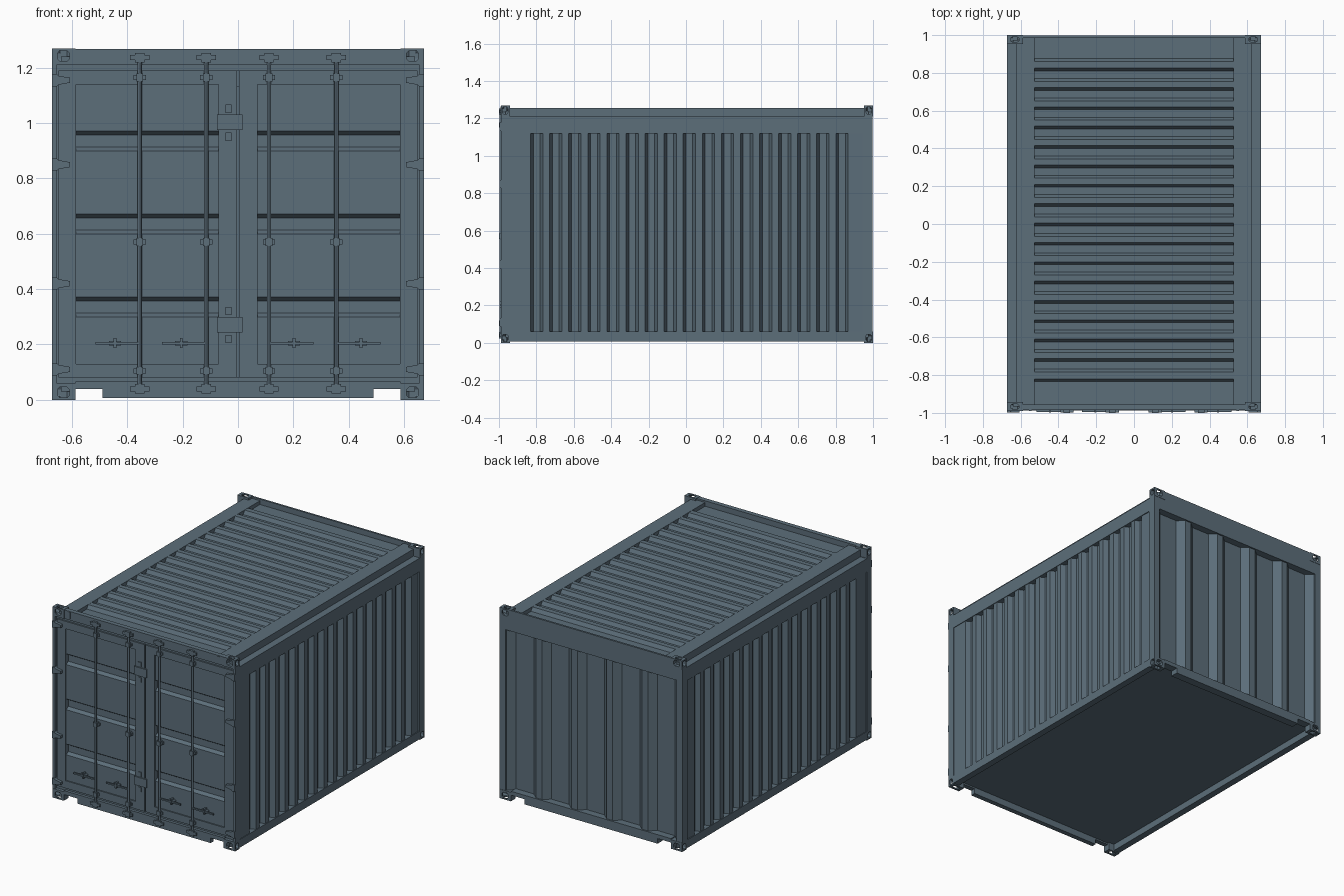
import bpy, bmesh, math
from mathutils import Vector

if "Cube" in bpy.data.objects:
    bpy.data.objects.remove(bpy.data.objects["Cube"])

paint = bpy.data.materials.new("blue_grey_paint")
paint.diffuse_color = (0.107, 0.156, 0.195, 1)
paint.use_nodes = True
paint.node_tree.nodes["Principled BSDF"].inputs["Base Color"].default_value = paint.diffuse_color


def make(name, verts, faces, mirror=False, out=None):
    bm = bmesh.new()
    vs = [bm.verts.new(v) for v in verts]
    for f in faces:
        bm.faces.new([vs[i] for i in f])
    bmesh.ops.recalc_face_normals(bm, faces=bm.faces)
    bm.normal_update()
    if out:  # open sheets: face the outside
        total = sum((f.normal * f.calc_area() for f in bm.faces), Vector())
        if total.dot(Vector(out)) < 0:
            bmesh.ops.reverse_faces(bm, faces=bm.faces)
    me = bpy.data.meshes.new(name)
    bm.to_mesh(me)
    bm.free()
    me.materials.append(paint)
    ob = bpy.data.objects.new(name, me)
    bpy.context.collection.objects.link(ob)
    if mirror:
        ob.modifiers.new("mirror", 'MIRROR')
    return ob


def prism(name, pts, place, a0, a1, mirror=False):
    """Closed profile extruded from a0 to a1; place maps (u, v, a) to xyz."""
    n = len(pts)
    verts = [place(u, v, a) for a in (a0, a1) for u, v in pts]
    faces = [(i, (i + 1) % n, n + (i + 1) % n, n + i) for i in range(n)]
    return make(name, verts, faces + [range(n), range(n, 2 * n)], mirror)


def box(name, x0, x1, y0, y1, z0, z1, mirror=False):
    pts = [(x0, z0), (x1, z0), (x1, z1), (x0, z1)]
    return prism(name, pts, lambda u, v, a: (u, a, v), y0, y1, mirror)


def sheet(name, pts, place, a0, a1, out, mirror=False):
    n = len(pts)
    verts = [place(u, d, a) for a in (a0, a1) for u, d in pts]
    faces = [(i, i + 1, n + i + 1, n + i) for i in range(n - 1)]
    return make(name, verts, faces, mirror, out)


def grooves(centres, wide, narrow, d_out, d_in):
    """Trapezoid grooves along a sheet profile."""
    pts = []
    for c in centres:
        pts += [(c - wide, d_out), (c - narrow, d_in), (c + narrow, d_in), (c + wide, d_out)]
    return pts


def rod(name, x, y, z0, z1, r, sides=12):
    pts = [(x + r * math.cos(t * math.tau / sides), y + r * math.sin(t * math.tau / sides))
           for t in range(sides)]
    ob = prism(name, pts, lambda u, v, a: (u, v, a), z0, z1)
    bpy.ops.object.select_all(action='DESELECT')
    ob.select_set(True)
    bpy.context.view_layer.objects.active = ob
    bpy.ops.object.shade_smooth_by_angle()
    return ob


front = lambda u, v, a: (u, a, v)

# Corner castings with octagonal slots, mirrored to all eight corners
centre = bpy.data.objects.new("mirror_centre", None)
centre.location = (0, 0.005, 0.635)
centre.hide_render = True
bpy.context.collection.objects.link(centre)
casting = box("corner_casting", 0.588, 0.672, 0.952, 1.0, 1.21, 1.27)


def octagon(cu, cv, hu, hv):
    return [(cu + hu * a, cv + hv * b) for a, b in
            ((1, .5), (.6, 1), (-.6, 1), (-1, .5), (-1, -.5), (-.6, -1), (.6, -1), (1, -.5))]


slots = [
    prism("slot_end", octagon(.631, 1.243, .022, .019), front, .975, 1.02),
    prism("slot_side", octagon(.977, 1.243, .015, .019), lambda u, v, a: (a, u, v), .64, .69),
    prism("slot_top", octagon(.631, .977, .022, .013), lambda u, v, a: (u, v, a), 1.24, 1.29)]
for s in slots:
    s.hide_render = True
    s.hide_set(True)
    b = casting.modifiers.new("slot", 'BOOLEAN')
    b.operation, b.object, b.solver = 'DIFFERENCE', s, 'EXACT'
m = casting.modifiers.new("corners", 'MIRROR')
m.use_axis = (True, True, True)
m.mirror_object = centre

# Side walls: corrugated sheets between rails
side = [(-.955, .668)] + grooves([-.798 + .102 * i for i in range(17)], .033, .018, .668, .636)
sheet("side_wall", side + [(.955, .664)], lambda u, d, a: (d, u, a), .05, 1.13, (1, 0, 0), True)
box("bottom_side_rail", .628, .672, -.952, .955, .006, .06, True)
rail = [(.625, 1.12), (.672, 1.12), (.672, 1.21), (.625, 1.21), (.625, 1.257), (.528, 1.257),
        (.528, 1.2), (.625, 1.2)]
prism("top_side_rail", rail, front, -.95, .953, True)
for y0, y1 in ((-.96, -.95), (.953, .986)):
    box("roof_corner_infill", .528, .59, y0, y1, 1.2, 1.257, True)

# Corrugated roof
hi, lo = 1.256, 1.232
roof = [(-.957, lo), (-.835, lo), (-.82, hi)]
roof += grooves([.79 - .1025 * i for i in range(15, -1, -1)], .035, .02, hi, lo)
roof += [(.86, hi), (.875, lo), (.987, lo)]
sheet("roof", roof, lambda u, d, a: (a, u, d), -.53, .53, (0, 0, 1))

# Floor underside
sheet("floor", [(-.97, .05), (.97, .05)], lambda u, d, a: (a, u, d), -.65, .65, (0, 0, -1))

# Posts, sills with fork notches, headers
box("front_post", .656, .672, -.988, -.94, .06, 1.21, True)
box("rear_post", .63, .672, .945, .998, .06, 1.21, True)
sill = [(-.588, .04), (-.49, .04), (-.49, .006), (.49, .006), (.49, .04), (.588, .04),
        (.588, .066), (-.588, .066)]
prism("front_sill", sill, front, -.987, -.955)
prism("rear_sill", sill, front, .945, .998)
box("front_header", -.588, .588, -.986, -.955, 1.21, 1.268)
box("rear_header", -.64, .64, .985, .998, 1.13, 1.21)
box("rear_header_lip", -.588, .588, .985, .998, 1.21, 1.268)
box("rear_header_underside", -.63, .63, .94, .985, 1.13, 1.2)
box("header_stop", .543, .556, -.991, -.98, 1.22, 1.264, True)

# Rear wall with wide vertical corrugations
rear = [(-.64, .988)] + grooves([-.52, -.26, 0, .26, .52], .108, .065, .988, .95) + [(.64, .988)]
sheet("rear_wall", rear, lambda u, d, a: (u, d, a), .06, 1.14, (0, 1, 0))

# Doors: frame, corrugated panel, gasket backing
box("door_inner_stile", .003, .071, -.978, -.94, .08, 1.19, True)
box("door_outer_stile", .585, .648, -.978, -.94, .08, 1.19, True)
box("door_top_rail", .071, .585, -.978, -.94, 1.14, 1.19, True)
box("door_bottom_rail", .071, .585, -.978, -.94, .08, .13, True)
panel = [(.13, -.97)] + grooves([.335, .635, .935], .036, .022, -.97, -.948) + [(1.14, -.97)]
sheet("door_panel", panel, lambda u, d, a: (a, d, u), .071, .585, (0, -1, 0), True)
box("gasket_top", -.656, .656, -.968, -.94, 1.19, 1.212)
box("gasket_bottom", -.656, .656, -.968, -.94, .06, .08)
box("gasket_side", .648, .656, -.968, -.94, .08, 1.19, True)

# Lock rods with keepers, guides and handles
for x, d in ((-.355, -1), (-.115, -1), (.112, 1), (.355, 1)):
    rod("lock_rod", x, -.988, .03, 1.25, .008)
    for z in (.04, 1.237):
        box("rod_keeper", x - .035, x + .035, -.997, -.98, z - .009, z + .009)
        box("rod_cam", x - .017, x + .017, -1.0, -.98, z - .017, z + .017)
    for z in (.105, .57, 1.165):
        box("rod_guide", x - .022, x + .022, -.984, -.965, z - .009, z + .009)
        box("rod_guide_cap", x - .012, x + .012, -.999, -.968, z - .014, z + .014)
    ends = sorted((x + d * .005, x + d * .16))
    box("handle", ends[0], ends[1], -.996, -.986, .2, .209)
    hub = x + d * .09
    box("handle_catch", hub - .022, hub + .022, -.99, -.965, .196, .213)
    box("handle_latch", hub - .005, hub + .005, -.998, -.968, .188, .224)

# Centre lock plates and small brackets
for z in (1.003, .272):
    box("lock_plate", -.075, .016, -.986, -.97, z - .028, z + .028)
    for dz in (-.052, .049):
        box("lock_bracket", -.046, -.024, -.984, -.97, z + dz - .015, z + dz + .015)

# Hinges
strap = [(.672, -.022), (.672, .022), (.655, .022), (.648, .016), (.607, .009), (.607, -.009),
         (.648, -.016), (.655, -.022)]
for z in (.11, .42, .85, 1.155):
    prism("hinge", [(u, v + z) for u, v in strap], front, -.997, -.972, True)
